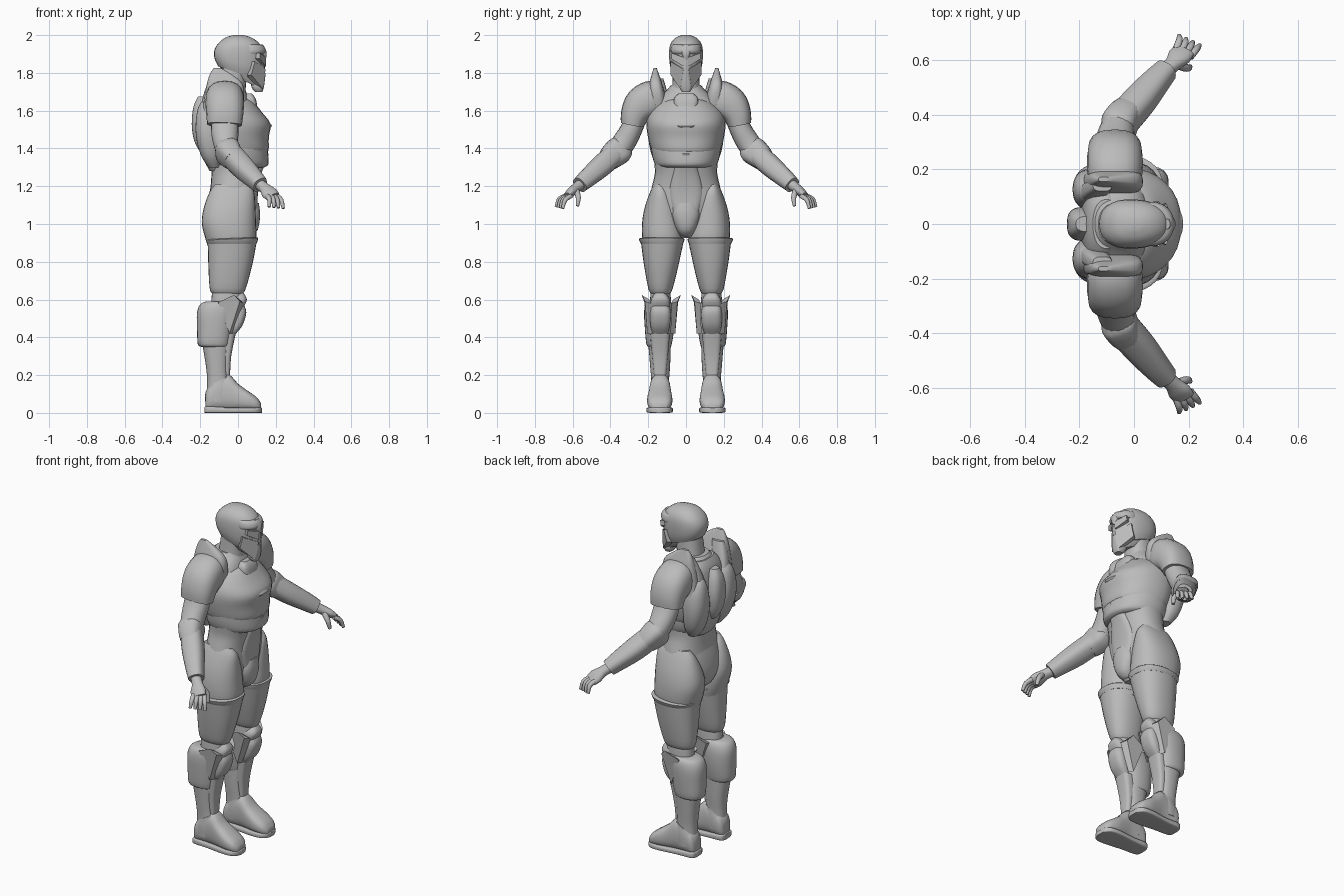
import bpy, math
from mathutils import Vector

armor = bpy.data.materials.new("armor grey")
armor.diffuse_color = (0.5, 0.5, 0.5, 1)


def finish(name, verts, faces, mirror, angle):
    me = bpy.data.meshes.new(name)
    me.from_pydata(verts, [], faces)
    me.materials.append(armor)
    ob = bpy.data.objects.new(name, me)
    bpy.context.collection.objects.link(ob)
    bpy.ops.object.select_all(action='DESELECT')
    ob.select_set(True)
    bpy.context.view_layer.objects.active = ob
    bpy.ops.object.mode_set(mode='EDIT')
    bpy.ops.mesh.select_all(action='SELECT')
    bpy.ops.mesh.normals_make_consistent(inside=False)
    bpy.ops.object.mode_set(mode='OBJECT')
    bpy.ops.object.shade_smooth_by_angle(angle=math.radians(angle))
    if mirror:
        m = ob.modifiers.new("mirror", 'MIRROR')
        m.use_axis = (False, True, False)
        m.use_mirror_merge = False
    return ob


def smooth(rows, k=3):
    """Catmull-Rom refinement of section rows."""
    out = []
    for i in range(len(rows) - 1):
        a, b, c, d = (rows[max(0, min(len(rows) - 1, i + j))] for j in (-1, 0, 1, 2))
        for s in range(k):
            t = s / k
            out.append([0.5 * (2 * q + (r - p) * t + (2 * p - 5 * q + 4 * r - u) * t * t
                        + (3 * q - p - 3 * r + u) * t ** 3) for p, q, r, u in zip(a, b, c, d)])
    return out + [list(rows[-1])]


def skin(name, rings, mirror, angle=40):
    n = len(rings[0])
    faces = [(i * n + j, i * n + (j + 1) % n, (i + 1) * n + (j + 1) % n, (i + 1) * n + j)
             for i in range(len(rings) - 1) for j in range(n)]
    faces += [tuple(range(n)), tuple(range((len(rings) - 1) * n, len(rings) * n))]
    return finish(name, [v for r in rings for v in r], faces, mirror, angle)


def oval(n, e):
    for j in range(n):
        a = 2 * math.pi * j / n
        c, s = math.cos(a), math.sin(a)
        yield math.copysign(abs(c) ** (2 / e), c), math.copysign(abs(s) ** (2 / e), s)


def loft(name, rows, axis='z', mirror=False, e=2.3, n=28, taper=0.0, k=3):
    """Rows: axis position, min/max of first and second cross axis, tilt."""
    rings = []
    for p, a0, a1, b0, b1, tilt in smooth([(list(r) + [0])[:6] for r in rows], k):
        ring = []
        for c, s in oval(n, e):
            a = (a0 + a1) / 2 + c * (a1 - a0) / 2
            b = (b0 + b1) / 2 + s * (b1 - b0) / 2 * (1 - taper * (c + 1) / 2)
            ring.append((a, b, p + tilt * c) if axis == 'z' else (p, a, b))
        rings.append(ring)
    return skin(name, rings, mirror)


def body(name, rows, **kw):
    """Centred loft: z, back, front, half width, tilt."""
    return loft(name, [(r[0], r[1], r[2], -r[3], r[3]) + tuple(r[4:]) for r in rows], **kw)


def tube(name, rows, e=2.2, n=20, k=3):
    """Mirrored limb along a path: x, y, z, radius along x, radius across."""
    rows = smooth(rows, k)
    pts = [Vector(r[:3]) for r in rows]
    rings = []
    for i, r in enumerate(rows):
        t = (pts[min(i + 1, len(pts) - 1)] - pts[max(i - 1, 0)]).normalized()
        u = (Vector((1, 0, 0)) - t * t.x).normalized()
        v = t.cross(u)
        rings.append([pts[i] + u * c * r[3] + v * s * r[4] for c, s in oval(n, e)])
    return skin(name, rings, True)


def plate(name, outer, inner, mirror=True):
    """Solid joining two matching outlines."""
    return skin(name, [outer, inner], mirror, 25)


# Helmet: skull, face guard, brow, visor and cheek plates
body("helmet_skull", [(1.80, -.105, .10, .078, -.035), (1.84, -.122, .125, .092, -.03),
     (1.90, -.127, .135, .097, -.01), (1.95, -.11, .118, .09), (1.985, -.07, .075, .062),
     (2.0, -.025, .03, .022)], taper=.15)
body("face_guard", [(1.755, -.06, .130, .055, -.04), (1.79, -.095, .135, .082, -.04),
     (1.84, -.09, .142, .101, -.01), (1.875, -.05, .142, .098, .02)], taper=.5)
body("brow_ridge", [(1.90, .02, .138, .088), (1.915, .02, .147, .093), (1.94, .02, .138, .088),
     (1.95, .02, .115, .08)], taper=.3)
body("brow_crest", [(1.87, .12, .147, .01), (1.91, .11, .152, .025), (1.95, .09, .132, .02)])
plate("visor_plate", [(.147, .008, 1.88), (.118, .075, 1.905), (.115, .078, 1.875), (.148, .015, 1.835)],
      [(.10, .008, 1.88), (.08, .06, 1.905), (.08, .06, 1.875), (.10, .015, 1.835)])
plate("cheek_plate", [(.146, .014, 1.82), (.09, .083, 1.86), (.07, .082, 1.79), (.132, .03, 1.715)],
      [(.10, .01, 1.82), (.05, .06, 1.86), (.04, .06, 1.79), (.08, .02, 1.735)])
body("chin_guard", [(1.70, .09, .130, .022), (1.73, .07, .138, .034), (1.80, .07, .147, .022)], e=3)

# Neck and collar
body("neck", [(1.58, -.13, .05, .10), (1.70, -.11, .04, .075), (1.84, -.09, .05, .068)])
body("neck_base", [(1.58, -.18, .07, .20), (1.66, -.17, .055, .15), (1.71, -.15, .04, .10),
     (1.735, -.13, .03, .08)])
body("throat_block", [(1.60, 0, .105, .06), (1.66, .02, .095, .065), (1.69, .04, .075, .04)], e=3.5)

# Torso
body("breastplate", [(1.375, -.14, .145, .185), (1.39, -.155, .162, .205), (1.46, -.17, .163, .226),
     (1.53, -.175, .172, .235), (1.59, -.175, .128, .222), (1.645, -.165, .085, .165),
     (1.665, -.14, .065, .10)], taper=.25, e=2.4)
body("rib_plate", [(1.30, -.12, .14, .155), (1.315, -.14, .16, .18), (1.36, -.15, .16, .197),
     (1.42, -.15, .155, .205)], taper=.2)
body("waist", [(1.05, -.15, .085, .175), (1.13, -.155, .095, .19), (1.20, -.145, .098, .18),
     (1.27, -.14, .112, .165), (1.34, -.135, .13, .17)])
body("abdomen_plate", [(1.06, .0, .105, .07), (1.16, .0, .105, .095), (1.27, .0, .125, .075),
     (1.36, .0, .160, .045), (1.375, .0, .158, .035)], e=3)
body("sternum_inset", [(1.505, .11, .168, .045), (1.52, .11, .179, .06), (1.535, .11, .168, .04)])

# Pelvis and buttocks
body("pelvis", [(.925, -.08, .05, .035), (.97, -.15, .085, .08), (1.04, -.175, .09, .15),
     (1.12, -.165, .095, .185), (1.19, -.145, .095, .175)])
body("groin_guard", [(.935, .0, .07, .025), (.97, .0, .105, .05), (1.05, .0, .117, .075),
     (1.11, .0, .11, .06)])
loft("hip", [(.87, -.155, .085, .02, .22), (.93, -.175, .097, .012, .232), (1.01, -.192, .095, .02, .232),
     (1.09, -.18, .092, .04, .218), (1.17, -.15, .085, .08, .19), (1.21, -.12, .06, .11, .17)], mirror=True)

# Legs
loft("thigh_armor", [(.63, -.135, .025, .085, .185), (.66, -.15, .042, .07, .2), (.78, -.157, .075, .04, .222),
     (.90, -.16, .098, .015, .238)], mirror=True)
loft("thigh_rim", [(.895, -.16, .098, .015, .238), (.92, -.168, .107, .008, .25, .005),
     (.925, -.155, .092, .02, .235, .005)], mirror=True)
loft("knee_joint", [(.52, -.14, .01, .08, .19), (.60, -.14, .02, .08, .19), (.68, -.135, .025, .085, .185)],
     mirror=True)
loft("calf_armor", [(.35, -.195, -.05, .082, .198), (.365, -.213, -.042, .075, .21), (.45, -.217, -.025, .062, .218),
     (.53, -.217, -.01, .06, .222), (.575, -.20, .0, .07, .215), (.59, -.17, -.02, .085, .2)], mirror=True)
loft("shin", [(.09, -.165, -.03, .09, .185), (.17, -.163, -.048, .09, .184), (.25, -.17, -.052, .084, .19),
     (.37, -.19, -.04, .08, .2)], mirror=True)
loft("shin_plate", [(.20, -.10, -.042, .105, .17), (.30, -.10, -.036, .095, .18), (.42, -.10, -.012, .085, .19)],
     mirror=True, e=3.5)
loft("knee_pad", [(.41, -.08, -.02, .10, .175), (.46, -.06, .022, .085, .188), (.53, -.06, .044, .08, .19),
     (.57, -.07, .032, .09, .185)], mirror=True, e=3)
loft("knee_cap", [(.56, -.06, .03, .085, .19), (.60, -.06, .047, .085, .185), (.635, -.05, .03, .11, .165)],
     mirror=True, e=3)
for nm, y, d in (("outer_knee_wing", .205, 1), ("inner_knee_wing", .057, -1)):
    plate(nm, [(-.105, y + d * .015, .585), (-.02, y + d * .03, .625), (.01, y + d * .012, .59), (-.045, y, .42)],
          [(-.105, y - d * .02, .575), (-.02, y - d * .01, .60), (.03, y - d * .02, .58), (-.03, y - d * .025, .42)])

# Boots
loft("boot", [(-.172, .105, .17, .02, .09), (-.155, .088, .187, .012, .14), (-.10, .084, .19, .012, .19),
     (-.05, .082, .193, .012, .205), (.0, .076, .2, .012, .155), (.05, .072, .206, .012, .118),
     (.10, .082, .198, .012, .082), (.122, .105, .175, .015, .05)], axis='x', mirror=True, e=2.6)
loft("sole", [(-.178, .105, .17, 0, .03), (-.16, .085, .19, 0, .035), (-.07, .08, .195, 0, .03),
     (.03, .07, .208, 0, .03), (.09, .074, .206, 0, .03), (.118, .095, .185, 0, .03), (.127, .12, .16, 0, .025)],
     axis='x', mirror=True, e=6)
loft("ankle_cuff", [(.06, -.175, -.04, .086, .19), (.12, -.172, -.03, .084, .192, .01),
     (.17, -.155, -.045, .09, .186, .03)], mirror=True)

# Arms
tube("shoulder_pad", [(-.07, .14, 1.665, .085, .085), (-.07, .18, 1.66, .10, .10), (-.07, .235, 1.63, .102, .096),
     (-.07, .27, 1.58, .098, .077), (-.072, .284, 1.525, .092, .062)], e=2.5)
tube("upper_arm", [(-.07, .25, 1.60, .07, .055), (-.07, .29, 1.50, .073, .058), (-.065, .33, 1.43, .066, .062),
     (-.05, .375, 1.37, .06, .06)])
tube("elbow_guard", [(-.07, .335, 1.41, .052, .062), (-.058, .355, 1.39, .066, .074), (-.04, .385, 1.365, .062, .07),
     (-.02, .41, 1.34, .055, .06)], e=3)
tube("forearm", [(-.04, .38, 1.37, .06, .06), (.02, .45, 1.305, .06, .058), (.08, .52, 1.245, .05, .05),
     (.118, .562, 1.207, .042, .043)], e=2.6)

# Hands with spread fingers
tube("palm", [(.10, .545, 1.22, .03, .03), (.14, .583, 1.19, .03, .026), (.165, .612, 1.165, .043, .024),
     (.185, .635, 1.145, .04, .016)])
for i in range(4):
    s = i / 3
    a = Vector((.155 + .05 * s, .64 - .03 * s, 1.148))
    b = Vector((.165 + .075 * s, .688 - .035 * s, 1.09 - .008 * s))
    m = (a + b) / 2 + Vector((.006, .008, .012))
    tube("finger_%d" % (i + 1), [(*a, .014, .013), (*m, .0125, .012), (*b, .008, .008)], n=10)
tube("thumb", [(.165, .58, 1.175, .016, .016), (.195, .57, 1.14, .014, .014), (.205, .575, 1.095, .009, .009)], n=10)

# Shoulder fins and back pack
loft("shoulder_fin", [(1.56, -.19, .0, .10, .2), (1.66, -.18, .03, .105, .2), (1.74, -.165, .025, .125, .195),
     (1.79, -.15, -.03, .142, .182), (1.825, -.13, -.09, .155, .172)], mirror=True, e=3)
loft("pack_strap", [(1.45, -.205, -.13, .075, .15), (1.60, -.2, -.12, .08, .15), (1.70, -.178, -.09, .10, .16),
     (1.77, -.15, -.08, .12, .17)], mirror=True, e=3)
loft("pack_pod", [(1.30, -.155, -.10, .07, .14), (1.36, -.195, -.09, .055, .18), (1.46, -.222, -.09, .05, .2),
     (1.56, -.222, -.09, .06, .195), (1.63, -.205, -.10, .08, .17), (1.665, -.17, -.11, .10, .14)], mirror=True)
body("pack_spine", [(1.38, -.2, -.12, .03), (1.44, -.232, -.12, .05), (1.53, -.245, -.12, .062),
     (1.62, -.236, -.12, .05), (1.675, -.212, -.12, .028)], e=2.8)
body("back_plate", [(1.28, -.15, -.05, .09), (1.36, -.185, -.05, .13), (1.52, -.195, -.05, .17),
     (1.66, -.18, -.05, .14), (1.72, -.15, -.05, .09)])
